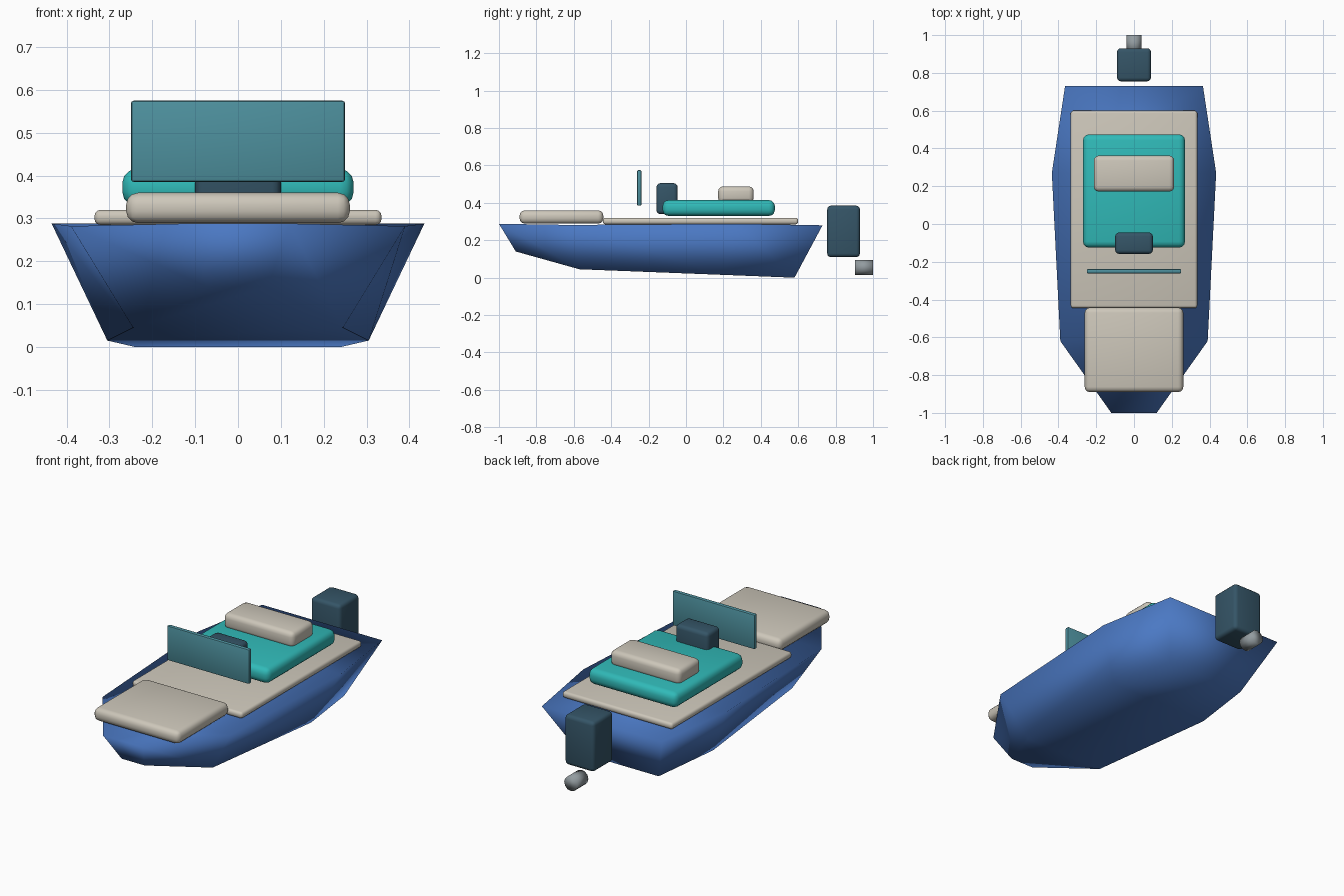
import bpy
import bmesh
from math import radians

if "Cube" in bpy.data.objects:
    bpy.data.objects.remove(bpy.data.objects["Cube"], do_unlink=True)


def material(name, r, g, b):
    m = bpy.data.materials.new(name)
    m.use_nodes = True
    m.diffuse_color = (r, g, b, 1)
    node = next(n for n in m.node_tree.nodes if n.type == 'BSDF_PRINCIPLED')
    node.inputs["Base Color"].default_value = (r, g, b, 1)
    return m


blue = material("hull blue", 0.07, 0.19, 0.55)
cream = material("cream", 0.61, 0.57, 0.49)
teal = material("teal", 0.03, 0.49, 0.48)
navy = material("dark slate", 0.035, 0.09, 0.135)
glass = material("tinted glass", 0.075, 0.28, 0.34)
metal = material("grey metal", 0.29, 0.33, 0.35)


def add_object(name, bm, mat):
    bmesh.ops.recalc_face_normals(bm, faces=bm.faces)
    for face in bm.faces:
        face.smooth = True
    mesh = bpy.data.meshes.new(name)
    bm.to_mesh(mesh)
    bm.free()
    mesh.materials.append(mat)
    obj = bpy.data.objects.new(name, mesh)
    bpy.context.collection.objects.link(obj)
    return obj


def soft_box(name, mat, half_width, y, z, bevel, segments=3):
    bm = bmesh.new()
    bmesh.ops.create_cube(bm, size=1)
    for v in bm.verts:
        v.co.x *= 2 * half_width
        v.co.y = y[0] + (v.co.y + 0.5) * (y[1] - y[0])
        v.co.z = z[0] + (v.co.z + 0.5) * (z[1] - z[0])
    bmesh.ops.bevel(bm, geom=bm.edges[:], offset=bevel, segments=segments,
                    profile=0.5, affect='EDGES')
    obj = add_object(name, bm, mat)
    bpy.ops.object.select_all(action='DESELECT')
    obj.select_set(True)
    bpy.context.view_layer.objects.active = obj
    bpy.ops.object.shade_smooth_by_angle(angle=radians(40))
    return obj


# Hull stations from bow to stern: gunwale (half width, y, z), then keel
stations = [
    ((0.12, -1.00, 0.288), (0.07, -0.91, 0.14)),
    ((0.39, -0.62, 0.282), (0.245, -0.57, 0.045)),
    ((0.435, 0.27, 0.288), (0.305, 0.20, 0.015)),
    ((0.365, 0.73, 0.28), (0.24, 0.58, 0.0)),
]
bm = bmesh.new()
rings = []
for (tw, ty, tz), (bw, by, bz) in stations:
    corners = ((-tw, ty, tz), (tw, ty, tz), (bw, by, bz), (-bw, by, bz))
    rings.append([bm.verts.new(c) for c in corners])
for a, b in zip(rings, rings[1:]):
    for i in range(4):
        j = (i + 1) % 4
        bm.faces.new((a[i], a[j], b[j], b[i]))
bm.faces.new(rings[0])
bm.faces.new(rings[-1])
add_object("hull", bm, blue)

# Deck and upholstery
soft_box("deck", cream, 0.335, (-0.445, 0.60), (0.285, 0.32), 0.014)
soft_box("bow_sunpad", cream, 0.261, (-0.89, -0.442), (0.289, 0.36), 0.028)
soft_box("seat_base", teal, 0.27, (-0.125, 0.475), (0.33, 0.415), 0.032)
soft_box("seat_cushion", cream, 0.213, (0.172, 0.362), (0.40, 0.488), 0.026)

# Helm
soft_box("console", navy, 0.10, (-0.158, -0.045), (0.34, 0.505), 0.02)
soft_box("windshield", glass, 0.25, (-0.262, -0.238), (0.385, 0.575), 0.007, 2)

# Outboard motor with propeller hub
soft_box("outboard_motor", navy, 0.09, (0.755, 0.93), (0.11, 0.385), 0.02)
bm = bmesh.new()
bmesh.ops.create_cone(bm, cap_ends=True, segments=12, radius1=0.04,
                      radius2=0.04, depth=0.096)
for v in bm.verts:
    x, y, z = v.co
    v.co = (x, 0.952 + z, 0.055 + y)
add_object("propeller_hub", bm, metal)
